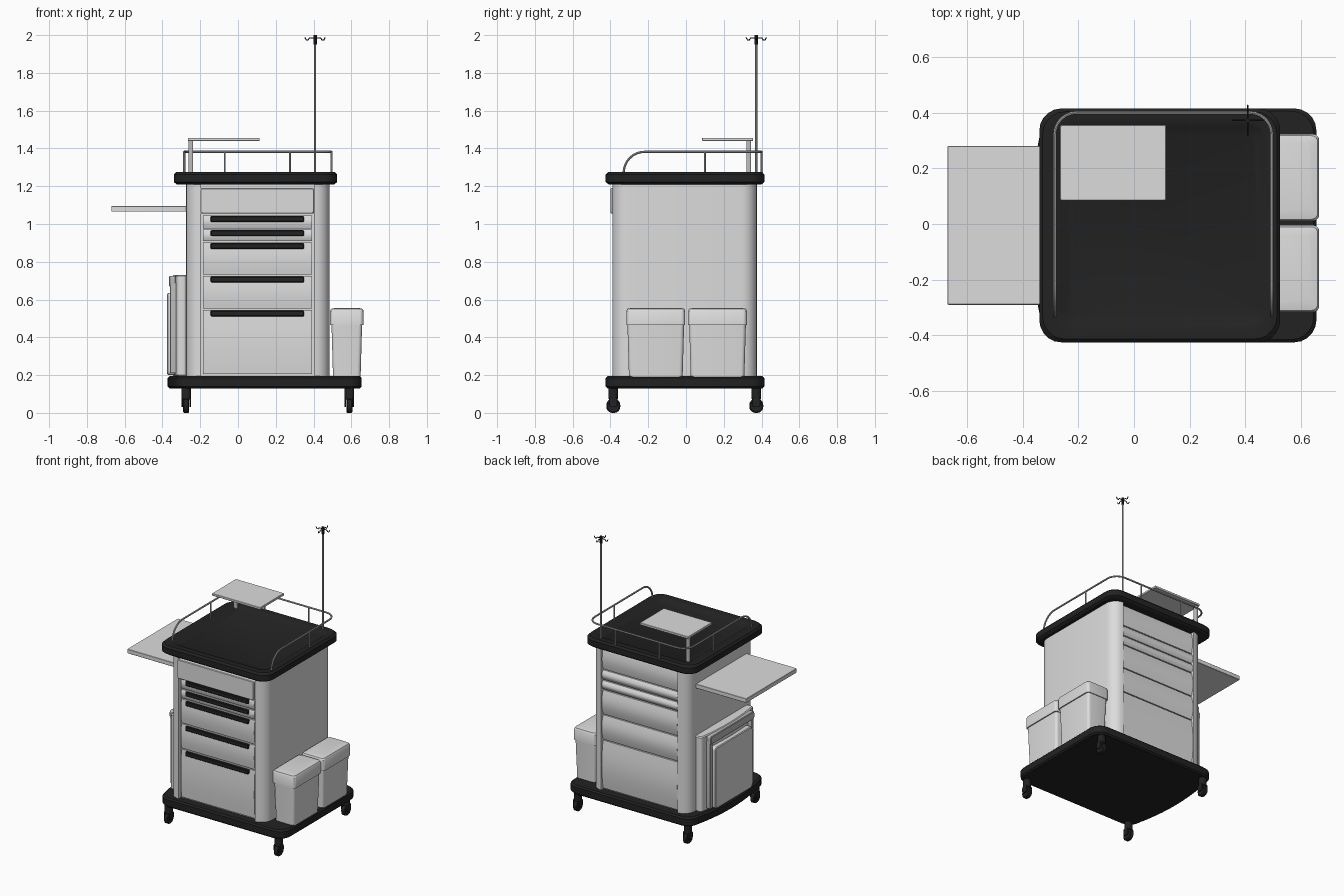
import bpy, bmesh
from math import sin, cos, pi

if "Cube" in bpy.data.objects:
    bpy.data.objects.remove(bpy.data.objects["Cube"])


def material(name, v):
    m = bpy.data.materials.new(name)
    m.use_nodes = True
    m.diffuse_color = (v, v, v, 1)
    m.node_tree.nodes["Principled BSDF"].inputs["Base Color"].default_value = (v, v, v, 1)
    return m


WHITE = material("off white plastic", 0.72)
BLACK = material("black plastic", 0.016)
METAL = material("grey metal", 0.5)


def ring(a0, a1, b0, b1, r, h, axis="z", bow=0, n=5):
    """Rounded rectangle at height h along an axis; bow swells the a0 side."""
    pts = []
    for a, b, start in ((a1 - r, b1 - r, 0), (a0 + r, b1 - r, 1), (a0 + r, b0 + r, 2), (a1 - r, b0 + r, 3)):
        for i in range(n + 1):
            t = (start + i / n) * pi / 2
            pts.append((a + r * cos(t), b + r * sin(t)))
        if start == 1 and bow:
            for i in range(1, 10):
                s = i / 10
                pts.append((a0 - bow * 4 * s * (1 - s), b1 - r + (b0 - b1 + 2 * r) * s))
    place = {"z": lambda a, b: (a, b, h), "x": lambda a, b: (h, a, b), "y": lambda a, b: (a, h, b)}[axis]
    return [place(a, b) for a, b in pts]


def loft(name, rings, mat):
    """Skin a stack of equal-length rings and cap both ends."""
    bm = bmesh.new()
    rows = [[bm.verts.new(p) for p in r] for r in rings]
    n = len(rows[0])
    for lo, hi in zip(rows, rows[1:]):
        for i in range(n):
            j = (i + 1) % n
            bm.faces.new((lo[i], lo[j], hi[j], hi[i]))
    bm.faces.new(rows[0][::-1])
    bm.faces.new(rows[-1])
    bmesh.ops.recalc_face_normals(bm, faces=bm.faces)
    me = bpy.data.meshes.new(name)
    bm.to_mesh(me)
    bm.free()
    me.materials.append(mat)
    ob = bpy.data.objects.new(name, me)
    bpy.context.collection.objects.link(ob)
    return ob


def slab(name, x0, x1, y0, y1, z0, z1, r, mat, e=0.004, bow=0, axis="z"):
    """Rounded block with softened edges."""
    steps = ((e, z0), (0, z0 + e), (0, z1 - e), (e, z1))
    return loft(name, [ring(x0 + d, x1 - d, y0 + d, y1 - d, r, z, axis, bow) for d, z in steps], mat)


def tube(name, pts, radius, mat):
    cu = bpy.data.curves.new(name, "CURVE")
    cu.dimensions = "3D"
    cu.bevel_depth, cu.bevel_resolution, cu.use_fill_caps = radius, 2, True
    sp = cu.splines.new("POLY")
    sp.points.add(len(pts) - 1)
    for p, co in zip(sp.points, pts):
        p.co = (*co, 1)
    cu.materials.append(mat)
    ob = bpy.data.objects.new(name, cu)
    bpy.context.collection.objects.link(ob)


# Base deck with a swollen left-hand edge
slab("base_deck", -0.335, 0.655, -0.425, 0.415, 0.13, 0.195, 0.08, BLACK, 0.01, 0.037)

# Worktop with a raised rim and a sunken centre
steps = ((0.015, 1.21), (0, 1.222), (0, 1.262), (0.012, 1.275), (0.045, 1.275))
top = [ring(-0.34 + d, 0.525 - d, -0.425 + d, 0.415 - d, 0.08, z) for d, z in steps]
top += [ring(-0.26, 0.465, -0.36, 0.35, 0.05, 1.27), ring(-0.235, 0.44, -0.34, 0.33, 0.04, 1.255)]
loft("worktop", top, BLACK)

# Cabinet: rounded corner columns with a recess in front and back
def cabinet(z):
    pts = []
    for cx, cy, q in ((0.405, 0.295, 0), (-0.195, 0.295, 1), (-0.195, -0.31, 2), (0.405, -0.31, 3)):
        arc = [(cx + 0.08 * cos((q + i / 6) * pi / 2), cy + 0.08 * sin((q + i / 6) * pi / 2), z) for i in range(7)]
        inner = (cx, cy + (0.05 if cy > 0 else -0.05), z)
        pts += arc + [inner] if q in (0, 2) else [inner] + arc
    return pts


loft("cabinet_body", [cabinet(0.19), cabinet(1.215)], WHITE)


# Gently bulged drawer and back panels
def bulged_panel(name, x0, x1, z0, z1, y, side, bulge):
    rings = []
    for x in (x0, x1):
        curve = [(x, y + side * bulge * sin(pi * i / 8), z0 + (z1 - z0) * i / 8) for i in range(9)]
        rings.append([(x, side * 0.33, z0)] + curve + [(x, side * 0.33, z1)])
    loft(name, rings, WHITE)


levels = ((0.205, 0.545), (0.552, 0.725), (0.732, 0.902), (0.909, 0.97), (0.977, 1.045))
for k, (z0, z1) in enumerate(levels, 1):
    bulged_panel(f"drawer_{k}", -0.185, 0.393, z0, z1, -0.371, -1, 0.008)
    bulged_panel(f"back_panel_{k}", -0.192, 0.402, z0, z1, 0.358, 1, 0.015)
    slab(f"drawer_handle_{k}", -0.145, 0.35, z1 - 0.034, z1 - 0.003, -0.388, -0.36, 0.006, BLACK, axis="y")
bulged_panel("back_panel_top", -0.192, 0.402, 1.052, 1.2, 0.358, 1, 0.01)
slab("front_top_panel", -0.2, 0.403, 1.055, 1.19, -0.4, -0.34, 0.01, WHITE, axis="y")

# Side shelf and its two brackets
slab("side_shelf", -0.67, -0.27, -0.29, 0.28, 1.065, 1.095, 0.005, WHITE, 0.002)

# Folder holder on the right-hand side
slab("holder_shell", -0.325, -0.27, -0.3, 0.29, 0.195, 0.73, 0.02, WHITE, 0.006, 0.02)
slab("holder_clip_bar", -0.25, 0.24, 0.67, 0.725, -0.365, -0.33, 0.01, METAL, 0.004, axis="x")
for y in (-0.25, 0.215):
    slab("holder_side_strip", y, y + 0.025, 0.21, 0.69, -0.36, -0.31, 0.005, METAL, 0.003, axis="x")
slab("holder_front_panel", -0.215, 0.205, 0.2, 0.635, -0.375, -0.33, 0.02, WHITE, 0.005, axis="x")

# Two waste bins on the left-hand side
for k, yc in enumerate((-0.16, 0.167), 1):
    body = [ring(0.495 + d, 0.657 - d, yc - 0.15 + d, yc + 0.15 - d, 0.02, z) for d, z in ((0.008, 0.19), (0, 0.47))]
    loft(f"bin_body_{k}", body, WHITE)
    steps = ((0, 0.465), (0, 0.54), (0.006, 0.551), (0.03, 0.556))
    lid = [ring(0.487 + d, 0.665 - d, yc - 0.156 + d, yc + 0.156 - d, 0.022, z) for d, z in steps]
    loft(f"bin_lid_{k}", lid, WHITE)

# Casters
for x in (-0.275, 0.59):
    for y in (-0.385, 0.372):
        slab("caster_stem", x - 0.025, x + 0.025, y - 0.024, y + 0.024, 0.07, 0.135, 0.02, BLACK)
        for s in (-1, 1):
            slab("caster_fork", y - 0.022, y + 0.022, 0.03, 0.085, x + s * 0.021 - 0.004, x + s * 0.021 + 0.004,
                 0.015, BLACK, 0.001, axis="x")
        slab("caster_wheel", y - 0.037, y + 0.037, 0, 0.074, x - 0.016, x + 0.016, 0.032, BLACK, 0.005, axis="x")

# Guard rail: half path, then its mirror about the worktop centre line
half = [(-0.285, -0.22 - 0.11 * cos(i * pi / 16), 1.27 + 0.112 * sin(i * pi / 16)) for i in range(9)]
half += [(-0.205 - 0.08 * cos(i * pi / 12), 0.32 + 0.08 * sin(i * pi / 12), 1.382) for i in range(7)]
tube("guard_rail", half + [(0.21 - x, y, z) for x, y, z in reversed(half)], 0.006, METAL)
for x, y in ((-0.07, 0.4), (0.275, 0.4), (-0.285, 0.1), (0.495, 0.1)):
    tube("rail_post", [(x, y, 1.26), (x, y, 1.382)], 0.005, METAL)

# Raised tray on its post
slab("tray_post", -0.262, -0.237, 0.32, 0.345, 1.26, 1.445, 0.006, METAL, 0.001)
slab("raised_tray", -0.265, 0.115, 0.085, 0.355, 1.44, 1.456, 0.004, WHITE, 0.002)

# Drip pole with four hooks
px, py = 0.408, 0.372
tube("drip_pole", [(px, py, 1.25), (px, py, 1.96)], 0.006, METAL)
tube("pole_knob", [(px, py, 1.95), (px, py, 2.0)], 0.009, BLACK)
for k in range(4):
    dx, dy = ((1, 0), (0, 1), (-1, 0), (0, -1))[k]
    path = ((0, 1.985), (0.03, 1.985), (0.036, 1.975), (0.047, 1.975), (0.054, 1.988))
    tube(f"pole_hook_{k + 1}", [(px + dx * d, py + dy * d, z) for d, z in path], 0.003, BLACK)

# Turn tubes into meshes and smooth everything but sharp edges
bpy.ops.object.select_all(action="SELECT")
for ob in bpy.context.selected_objects:
    if ob.type not in {"MESH", "CURVE"}:
        ob.select_set(False)
bpy.context.view_layer.objects.active = bpy.data.objects["guard_rail"]
bpy.ops.object.convert(target="MESH")
bpy.ops.object.shade_smooth_by_angle(angle=0.6)
